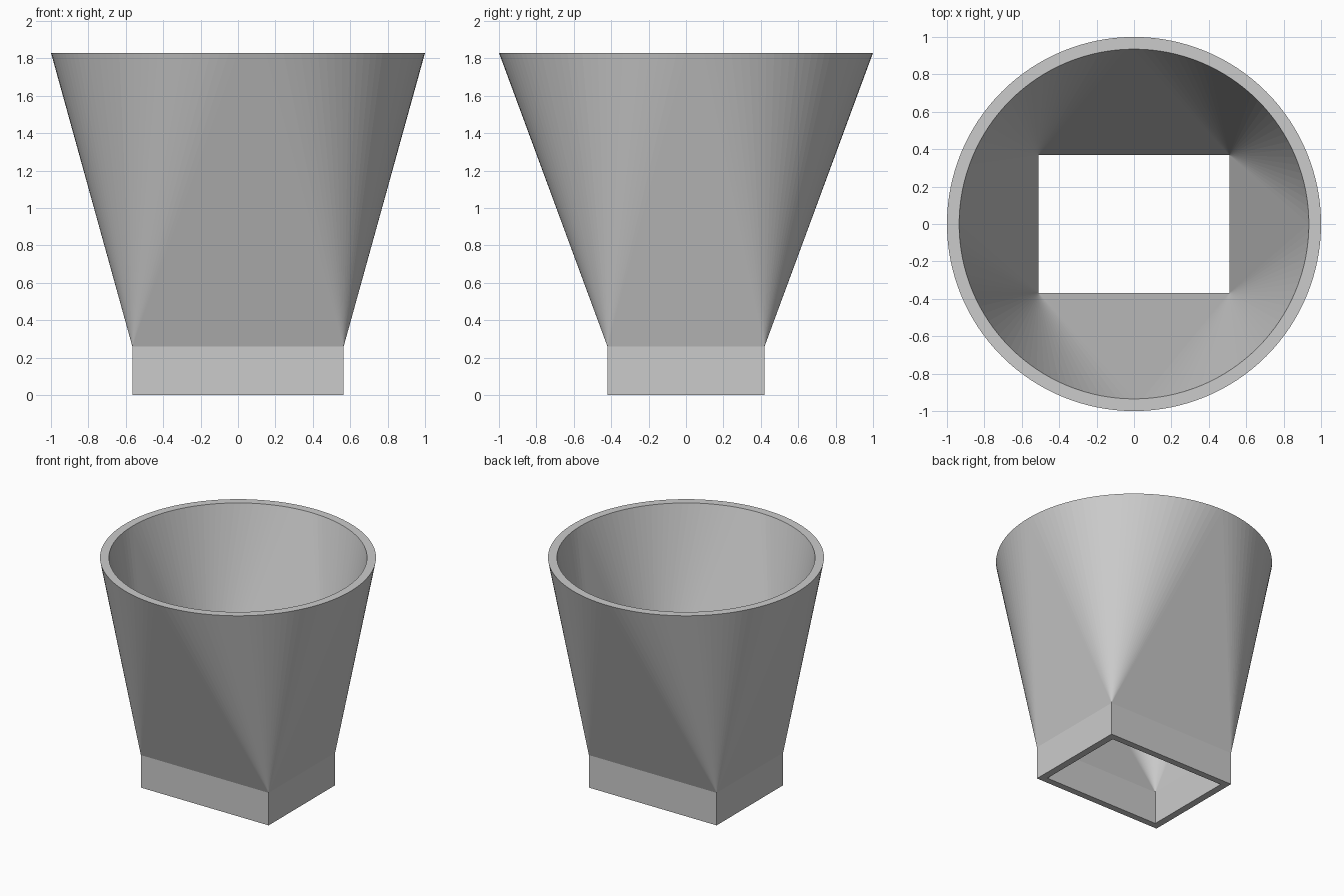
import bpy, bmesh, math

if "Cube" in bpy.data.objects:
    bpy.data.objects.remove(bpy.data.objects["Cube"])

HEIGHT, JOINT = 1.83, 0.26      # rim height, top of the rectangular collar
OUTER = (0.565, 0.42, 1.0)      # half width, half depth, rim radius
INNER = (0.51, 0.368, 0.935)
QUARTER = 32                    # rim segments per quarter turn

grey = bpy.data.materials.new("light_grey")
grey.diffuse_color = (0.6, 0.6, 0.6, 1)
grey.use_nodes = True
grey.node_tree.nodes["Principled BSDF"].inputs["Base Color"].default_value = grey.diffuse_color


def rectangle(bm, size, z):
    """Corners counter-clockwise, one per quadrant."""
    return [bm.verts.new((sx * size[0], sy * size[1], z))
            for sx, sy in ((1, 1), (-1, 1), (-1, -1), (1, -1))]


def circle(bm, radius, z):
    n = 4 * QUARTER
    return [bm.verts.new((radius * math.cos(2 * math.pi * i / n),
                          radius * math.sin(2 * math.pi * i / n), z)) for i in range(n)]


def bridge(bm, a, b):
    """Quads between two loops of equal length."""
    n = len(a)
    for i in range(n):
        j = (i + 1) % n
        bm.faces.new((a[i], a[j], b[j], b[i]))


def square_to_round(bm, size):
    """A fan of triangles at each corner, one flat triangle on each side."""
    corners = rectangle(bm, size, JOINT)
    rim = circle(bm, size[2], HEIGHT)
    for q in range(4):
        for i in range(q * QUARTER, (q + 1) * QUARTER):
            bm.faces.new((corners[q], rim[(i + 1) % len(rim)], rim[i]))
        bm.faces.new((corners[q], corners[(q + 1) % 4], rim[(q + 1) * QUARTER % len(rim)]))
    return corners, rim


def finish(bm, name):
    bmesh.ops.recalc_face_normals(bm, faces=bm.faces)
    mesh = bpy.data.meshes.new(name)
    bm.to_mesh(mesh)
    bm.free()
    mesh.materials.append(grey)
    bpy.context.collection.objects.link(bpy.data.objects.new(name, mesh))


# Flaring transition from rectangle to round rim, closed by rings at both ends
bm = bmesh.new()
outer_corners, outer_rim = square_to_round(bm, OUTER)
inner_corners, inner_rim = square_to_round(bm, INNER)
bridge(bm, outer_rim, inner_rim)
bridge(bm, inner_corners, outer_corners)
finish(bm, "flared_transition")

# Straight rectangular collar below
bm = bmesh.new()
loops = [rectangle(bm, size, z) for size, z in
         ((OUTER, 0), (OUTER, JOINT), (INNER, JOINT), (INNER, 0))]
for k in range(4):
    bridge(bm, loops[k], loops[(k + 1) % 4])
finish(bm, "rectangular_collar")
